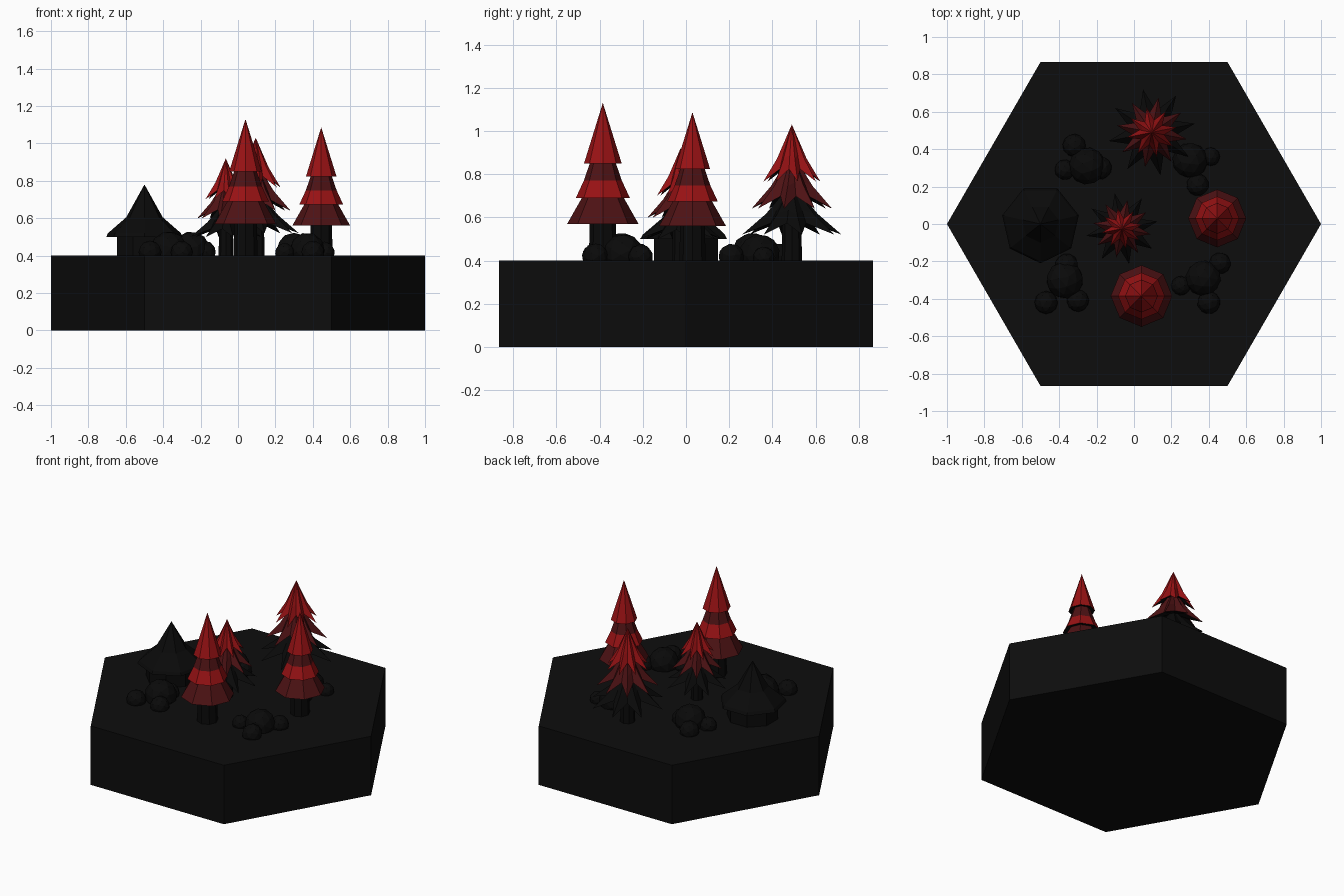
import bpy, bmesh, math, random

cube = bpy.data.objects.get("Cube")
if cube:
    bpy.data.objects.remove(cube, do_unlink=True)
random.seed(4)


def material(name, r, g, b):
    m = bpy.data.materials.new(name)
    m.use_nodes = True
    m.diffuse_color = (r, g, b, 1)
    m.node_tree.nodes["Principled BSDF"].inputs["Base Color"].default_value = (r, g, b, 1)
    return m


GROUND = material("ground black", 0.004, 0.004, 0.004)
SOOT = material("soot black", 0.003, 0.003, 0.003)
RED = material("bright red", 0.32, 0.006, 0.007)
DARK = material("dark red", 0.075, 0.006, 0.007)


def finish(bm, name, mats, location, scale=1.0):
    bmesh.ops.remove_doubles(bm, verts=bm.verts, dist=0.0005)
    bmesh.ops.recalc_face_normals(bm, faces=bm.faces)
    mesh = bpy.data.meshes.new(name)
    bm.to_mesh(mesh)
    bm.free()
    for m in mats:
        mesh.materials.append(m)
    ob = bpy.data.objects.new(name, mesh)
    ob.location = location
    ob.scale = (scale,) * 3
    bpy.context.collection.objects.link(ob)
    return ob


def loft(name, n, rings, mats, location, scale=1.0, turn=0.0):
    """Stack rings of (outer radius, outer z, inner radius, inner z) or plain (radius, z).
    One material per band, counted from the first ring."""
    bm = bmesh.new()
    loops = []
    for ring in rings:
        outer, inner = ring[:2], ring[-2:]
        loop = []
        for k in range(n):
            r, z = inner if k % 2 else outer
            r = max(r, 0.0001)
            a = turn + math.tau * k / n
            loop.append(bm.verts.new((r * math.cos(a), r * math.sin(a), z)))
        loops.append(loop)
    for i, (low, high) in enumerate(zip(loops, loops[1:])):
        for k in range(n):
            j = (k + 1) % n
            f = bm.faces.new((low[k], low[j], high[j], high[k]))
            f.material_index = min(i, len(mats) - 1)
    if rings[0][0] > 0:
        bm.faces.new(loops[0][::-1])
    if rings[-1][0] > 0:
        bm.faces.new(loops[-1]).material_index = len(mats) - 1
    return finish(bm, name, mats, location, scale)


# Hexagonal ground block
TOP = 0.4
loft("ground_block", 6, [(1, 0), (1, TOP)], [GROUND], (0, 0, 0))

# Hut with a flared pointed roof
hut = (-0.5, 0, TOP)
loft("hut_wall", 8, [(0.16, 0), (0.16, 0.12)], [SOOT], hut, turn=math.pi / 8)
loft("hut_roof", 7, [(0, 0.1), (0.21, 0.1), (0.2, 0.12), (0.1, 0.205), (0, 0.38)],
     [SOOT], hut, turn=-math.pi / 2)


# Trees with plain conical tiers
def cone_tree(side, x, y, scale):
    place = (x, y, TOP)
    loft(side + "_tree_trunk", 8, [(0.065, 0), (0.06, 0.2)], [SOOT], place, scale)
    loft(side + "_tree_low_tier", 8, [(0, 0.19), (0.165, 0.17), (0.08, 0.32)],
         [SOOT, DARK], place, scale)
    loft(side + "_tree_middle_tier", 8, [(0, 0.31), (0.125, 0.29), (0.088, 0.37), (0.05, 0.48)],
         [SOOT, RED, DARK], place, scale)
    loft(side + "_tree_top_tier", 8, [(0, 0.47), (0.087, 0.45), (0, 0.73)],
         [SOOT, RED], place, scale)


cone_tree("front", 0.04, -0.385, 1.0)
cone_tree("left", 0.445, 0.03, 0.94)


# Trees with drooping star-shaped tiers
def star_tree(side, x, y, scale):
    place = (x, y, TOP)
    loft(side + "_tree_trunk", 8, [(0.047, 0), (0.042, 0.3)], [SOOT], place, scale)
    tiers = [("low", 0.235, 0.12, 0.36, SOOT), ("middle", 0.19, 0.24, 0.5, DARK),
             ("top", 0.135, 0.365, 0.63, RED)]
    for i, (label, r, z, peak, mat) in enumerate(tiers):
        h = peak - z
        rings = [(0, z + 0.35 * h),
                 (r, z, 0.5 * r, z + 0.22 * h),
                 (0.52 * r, z + 0.4 * h, 0.36 * r, z + 0.47 * h),
                 (0, peak)]
        loft(f"{side}_tree_{label}_tier", 16, rings, [SOOT, mat], place, scale,
             turn=0.2 + i * math.pi / 8)


star_tree("back", 0.095, 0.49, 1.0)
star_tree("middle", -0.065, -0.025, 0.825)


# Clusters of faceted boulders: x, y, radius
clusters = {
    "back_right": [(-0.25, 0.31, 0.1), (-0.32, 0.42, 0.062), (-0.37, 0.29, 0.055), (-0.18, 0.3, 0.062)],
    "back_left": [(0.3, 0.34, 0.095), (0.41, 0.36, 0.05), (0.34, 0.21, 0.06)],
    "front_right": [(-0.37, -0.3, 0.1), (-0.47, -0.42, 0.062), (-0.3, -0.41, 0.06), (-0.36, -0.22, 0.062)],
    "front_left": [(0.37, -0.29, 0.095), (0.25, -0.33, 0.052), (0.4, -0.42, 0.062), (0.46, -0.21, 0.058)],
}
for side, stones in clusters.items():
    for i, (x, y, r) in enumerate(stones):
        bm = bmesh.new()
        bmesh.ops.create_icosphere(bm, subdivisions=2, radius=r)
        ob = finish(bm, f"{side}_boulder_{i + 1}", [SOOT], (x, y, TOP + 0.3 * r))
        ob.rotation_euler = [random.uniform(0, 3) for _ in range(3)]
